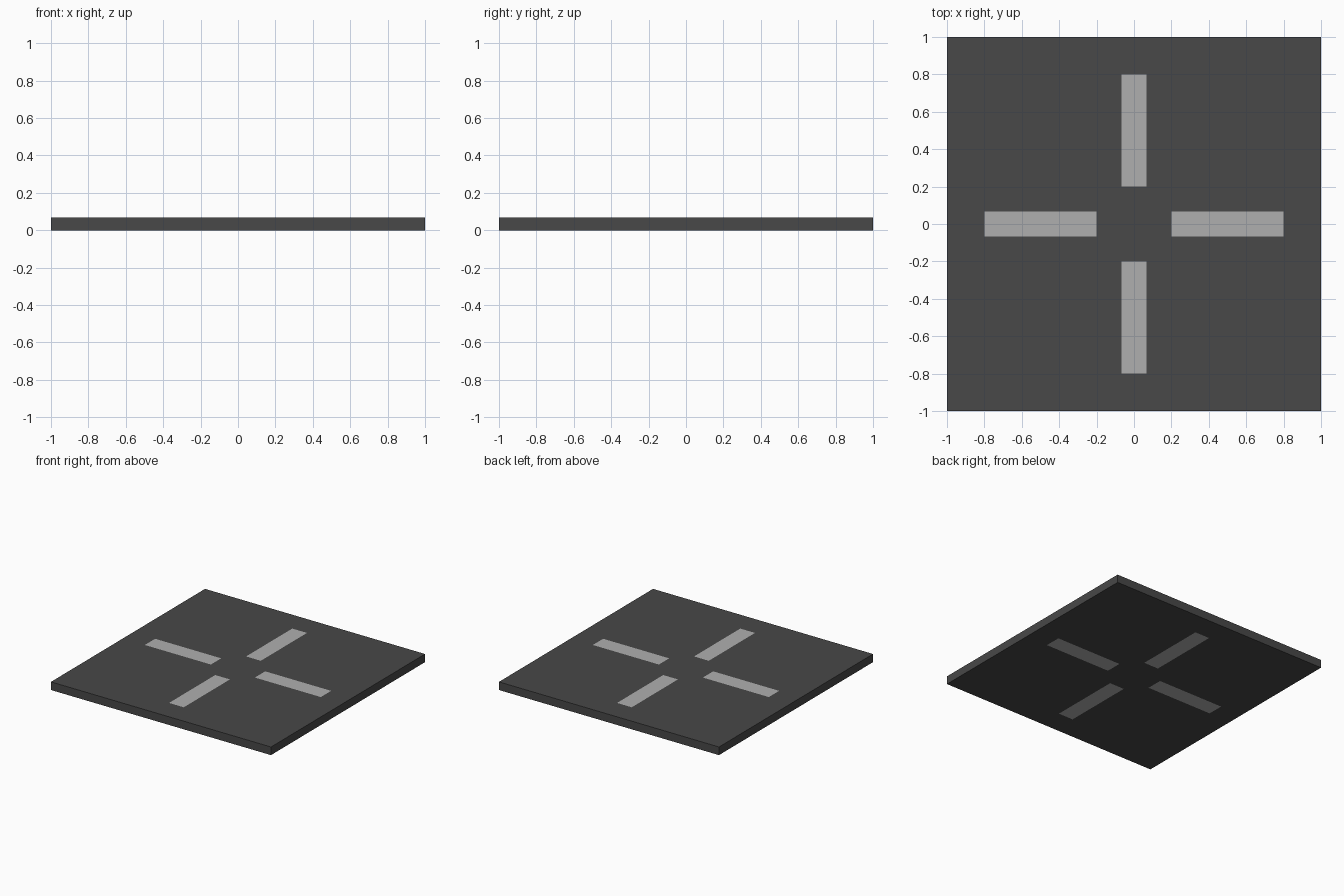
import bpy, bmesh
from mathutils import Matrix, Vector

if "Cube" in bpy.data.objects:
    bpy.data.objects.remove(bpy.data.objects["Cube"])

THICK = 0.067
HALF_W = 0.067          # half width of a dash
INNER, OUTER = 0.2, 0.8  # dash extent measured from the centre


def material(name, grey):
    mat = bpy.data.materials.new(name)
    mat.diffuse_color = (grey, grey, grey, 1)
    mat.use_nodes = True
    mat.node_tree.nodes["Principled BSDF"].inputs["Base Color"].default_value = mat.diffuse_color
    return mat


# Square slab standing on z = 0
bm = bmesh.new()
bmesh.ops.create_cube(bm, size=1, matrix=Matrix.Translation((0, 0, THICK / 2))
                      @ Matrix.Diagonal((2, 2, THICK, 1)))

# Score the slab along the dash outlines
for axis in (Vector((1, 0, 0)), Vector((0, 1, 0))):
    for d in (HALF_W, INNER, OUTER):
        for s in (-1, 1):
            bmesh.ops.bisect_plane(bm, geom=bm.verts[:] + bm.edges[:] + bm.faces[:],
                                   plane_co=axis * d * s, plane_no=axis)

# Flush painted dashes in a cross, on both top and underside
for f in bm.faces:
    c = f.calc_center_median()
    across, along = sorted((abs(c.x), abs(c.y)))
    if abs(f.normal.z) > 0.5 and across < HALF_W and INNER < along < OUTER:
        f.material_index = 1

mesh = bpy.data.meshes.new("road_slab")
bm.to_mesh(mesh)
bm.free()
mesh.materials.append(material("asphalt", 0.065))
mesh.materials.append(material("dash_paint", 0.43))
slab = bpy.data.objects.new("road_slab", mesh)
bpy.context.collection.objects.link(slab)
